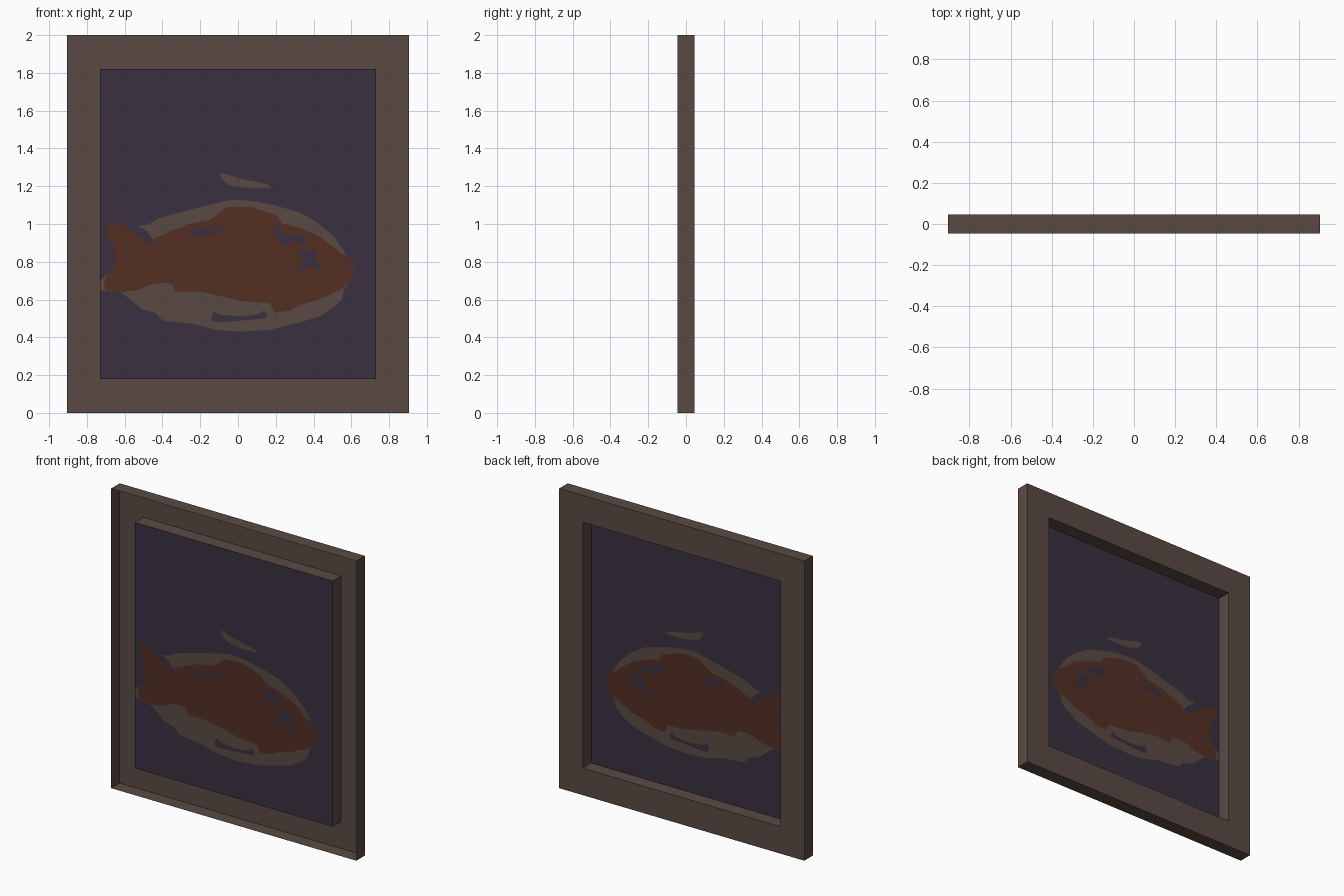
import bpy, bmesh
from mathutils import Vector
from mathutils.geometry import delaunay_2d_cdt

if "Cube" in bpy.data.objects:
    bpy.data.objects.remove(bpy.data.objects["Cube"])

FRONT, BACK = -0.045, 0.045


def material(name, rgb):
    lin = [((c / 255 + 0.055) / 1.055) ** 2.4 for c in rgb]
    m = bpy.data.materials.new(name)
    m.diffuse_color = (*lin, 1)
    m.use_nodes = True
    m.node_tree.nodes["Principled BSDF"].inputs["Base Color"].default_value = m.diffuse_color
    return m


brown = material("wood_brown", (90, 74, 67))
purple = material("dark_purple", (58, 48, 64))
rust = material("rust_red", (84, 47, 36))


def add_object(name, bm, mats):
    me = bpy.data.meshes.new(name)
    bm.to_mesh(me)
    bm.free()
    for m in mats:
        me.materials.append(m)
    ob = bpy.data.objects.new(name, me)
    bpy.context.collection.objects.link(ob)


def rect(hx, z0, z1):
    return [(-hx, z0), (hx, z0), (hx, z1), (-hx, z1)]


# Frame: thin shell, open at the front, with the picture well recessed from the back
outer, inner = rect(0.905, 0, 2), rect(0.73, 0.18, 1.82)
bm = bmesh.new()
loops = [[bm.verts.new((x, y, z)) for x, z in r]
         for r, y in ((outer, FRONT), (outer, BACK), (inner, BACK), (inner, FRONT))]
for a, b in zip(loops, loops[1:]):
    for i in range(4):
        j = (i + 1) % 4
        bm.faces.new((a[i], b[i], b[j], a[j]))
add_object("frame", bm, [brown])

# Picture outlines, in hundredths of a unit (x, z)
plate = [(-53, 99), (-47, 100), (-42, 103), (-31, 106), (-20, 109), (-3, 113), (9, 112),
         (19, 110), (33, 106), (43, 100), (51, 93), (56, 86), (57, 83), (61, 72), (56, 65),
         (55, 60), (51, 56), (43, 51), (33, 48), (17, 44), (1, 43), (-12, 44), (-23, 47),
         (-40, 49), (-44, 53), (-51, 55), (-57, 60), (-62, 64), (-73, 65), (-73, 70),
         (-70, 73), (-60, 76), (-44, 85), (-45, 92), (-48, 96)]
fish = [(-70, 100), (-67, 102), (-58, 98), (-48, 90), (-45, 89), (-45, 92), (-34, 97),
        (-26, 100), (-15, 102), (-11, 105), (-6, 109), (7, 109), (16, 106), (20, 105),
        (24, 100), (33, 98), (44, 93), (54, 85), (60, 81), (62, 75), (61, 71), (56, 66),
        (43, 60), (33, 57), (27, 54), (19, 53), (17, 58), (3, 59), (-10, 62), (-20, 64),
        (-33, 64), (-35, 68), (-40, 69), (-46, 68), (-53, 65), (-60, 64), (-70, 65),
        (-71, 68), (-70, 72), (-66, 76), (-65, 82), (-66, 89), (-69, 93)]
streak = [(-10, 126), (-8, 127), (1, 124), (16, 121), (18, 119), (6, 119), (-3, 120), (-7, 122)]
back_mark = [(-25, 95), (-21, 98), (-14, 97), (-9, 99), (-9, 96), (-15, 94), (-20, 94), (-25, 93)]
brow_mark = [(19, 97), (23, 97), (26, 94), (30, 95), (36, 93), (36, 90), (33, 89), (29, 91),
             (26, 89), (22, 90), (22, 93), (19, 93)]
cross_eye = [(31, 86), (35, 87), (37, 85), (41, 88), (42, 85), (41, 81), (45, 77), (44, 75),
             (38, 78), (33, 74), (31, 76), (35, 80)]
slot = [(-14, 51), (-13, 54), (-9, 52), (1, 51), (10, 52), (13, 54), (15, 53), (15, 50),
        (3, 49), (-10, 48), (-14, 49)]
panel = [(x * 100, z * 100) for x, z in inner]

# Painted layers from bottom to top: outline and material slot
layers = [(panel, 0), (plate, 1), (streak, 1), (fish, 2),
          (back_mark, 0), (brow_mark, 0), (cross_eye, 0), (slot, 0)]


def ccw(pts):
    area = sum(a[0] * b[1] - b[0] * a[1] for a, b in zip(pts, pts[1:] + pts[:1]))
    return pts if area > 0 else pts[::-1]


# Picture: one flat sheet cut along every outline, coloured by the topmost layer
verts, faces = [], []
for pts, _ in layers:
    faces.append(list(range(len(verts), len(verts) + len(pts))))
    verts += [Vector((x / 100, z / 100)) for x, z in ccw(pts)]
out_v, _, out_f, _, _, origin = delaunay_2d_cdt(verts, [], faces, 1, 1e-5)
bm = bmesh.new()
bv = [bm.verts.new((v.x, FRONT, v.y)) for v in out_v]
for f, src in zip(out_f, origin):
    face = bm.faces.new([bv[i] for i in f])
    face.material_index = layers[max(src, default=0)][1]
add_object("picture", bm, [purple, brown, rust])
